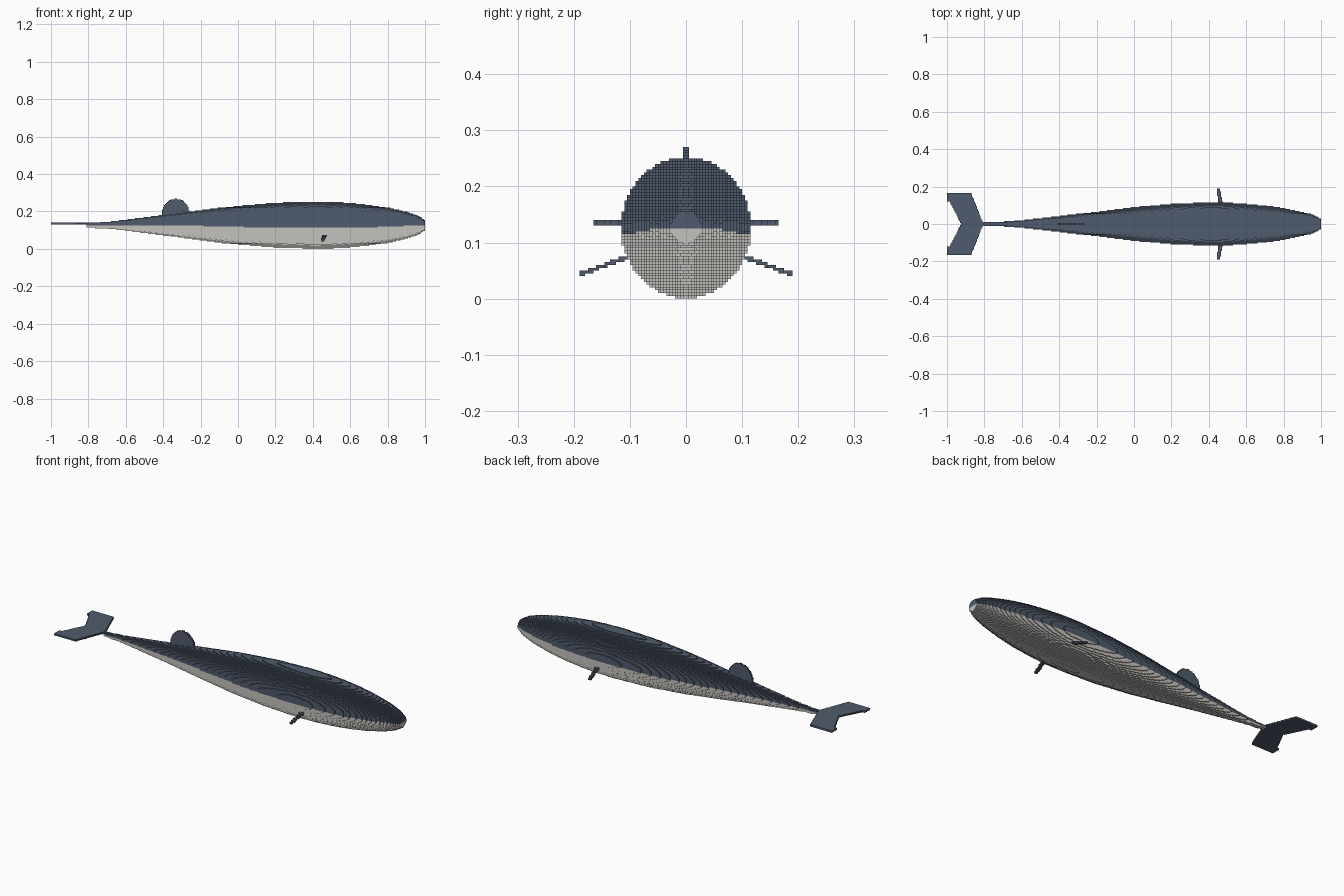
import bpy
import math

cube = bpy.data.objects.get("Cube")
if cube:
    bpy.data.objects.remove(cube, do_unlink=True)

H = 0.005  # edge length of one block


def material(name, rgb):
    m = bpy.data.materials.new(name)
    m.use_nodes = True
    m.diffuse_color = (*rgb, 1)
    bsdf = next(n for n in m.node_tree.nodes if n.type == 'BSDF_PRINCIPLED')
    bsdf.inputs["Base Color"].default_value = (*rgb, 1)
    bsdf.inputs["Roughness"].default_value = 0.8
    return m


SLATE = material("slate blue", (0.08, 0.105, 0.15))
BELLY = material("pale grey", (0.55, 0.54, 0.51))


def build_blocks(name, bounds, inside, materials, colour=lambda x, y, z: 0):
    """Fill a region with blocks and keep only its outer skin, joining faces into strips."""
    spans = [range(round(lo / H), round(hi / H)) for lo, hi in bounds]
    cells = {}
    for i in spans[0]:
        x = (i + 0.5) * H
        for j in spans[1]:
            y = (j + 0.5) * H
            for k in spans[2]:
                z = (k + 0.5) * H
                if inside(x, y, z):
                    cells[i, j, k] = colour(x, y, z)

    verts, faces, slots, index = [], [], [], {}

    def vert(p):
        if p not in index:
            index[p] = len(verts)
            verts.append([c * H for c in p])
        return index[p]

    for axis in range(3):
        b, c = (axis + 1) % 3, (axis + 2) % 3
        run = 1 if axis == 0 else 0  # direction in which strips are joined
        for sign in (-1, 1):
            skin = {}
            for p, slot in cells.items():
                q = list(p)
                q[axis] += sign
                if tuple(q) not in cells:
                    skin[p] = slot
            for p, slot in skin.items():
                q = list(p)
                q[run] -= 1
                if skin.get(tuple(q)) == slot:
                    continue  # already part of a strip
                q = list(p)
                while skin.get(tuple(q)) == slot:
                    q[run] += 1
                size = [1, 1, 1]
                size[run] = q[run] - p[run]
                quad = []
                for db, dc in ((0, 0), (1, 0), (1, 1), (0, 1)):
                    v = list(p)
                    v[axis] += sign > 0
                    v[b] += db * size[b]
                    v[c] += dc * size[c]
                    quad.append(vert(tuple(v)))
                faces.append(quad if sign > 0 else quad[::-1])
                slots.append(slot)

    mesh = bpy.data.meshes.new(name)
    mesh.from_pydata(verts, [], faces)
    for m in materials:
        mesh.materials.append(m)
    mesh.polygons.foreach_set("material_index", slots)
    mesh.update()
    obj = bpy.data.objects.new(name, mesh)
    bpy.context.collection.objects.link(obj)
    return obj


# Body: elliptical sections along x, given as (x, half width, half height)
PROFILE = [(-0.81, 0.009, 0.011), (-0.7, 0.012, 0.019), (-0.6, 0.021, 0.030),
           (-0.4, 0.042, 0.054), (-0.2, 0.066, 0.080), (0.0, 0.090, 0.104),
           (0.2, 0.108, 0.120), (0.4, 0.116, 0.1255), (0.5, 0.1145, 0.1245),
           (0.6, 0.108, 0.119), (0.7, 0.099, 0.109), (0.8, 0.085, 0.094),
           (0.9, 0.065, 0.072), (0.96, 0.048, 0.052), (1.0, 0.028, 0.028)]
MID_Z = 0.1265
sections = {}


def section(x):
    if x not in sections:
        for (x0, w0, h0), (x1, w1, h1) in zip(PROFILE, PROFILE[1:]):
            if x0 <= x <= x1:
                t = (x - x0) / (x1 - x0)
                sections[x] = (w0 + t * (w1 - w0), h0 + t * (h1 - h0))
                break
    return sections[x]


def in_body(x, y, z):
    w, h = section(x)
    return (y / w) ** 2 + ((z - MID_Z) / h) ** 2 <= 1


def belly_rule(x, y, z):
    # The dark back reaches lower on the widest part of the flanks
    return 1 if z < 0.127 - 0.015 * (y / 0.115) ** 2 else 0


build_blocks("body", ((-0.81, 1), (-0.12, 0.12), (0, 0.26)),
             in_body, [SLATE, BELLY], belly_rule)


# Rounded fin on the back
def in_dorsal(x, y, z):
    return ((x + 0.333) / 0.071) ** 2 + ((z - 0.195) / 0.073) ** 2 <= 1


build_blocks("dorsal_fin", ((-0.42, -0.25), (-0.005, 0.005), (0.16, 0.27)),
             in_dorsal, [SLATE])


# Swept tail fluke with a notch at the rear
def in_fluke(x, y, z):
    a = abs(y)
    front = -0.805 - 0.065 * a / 0.165
    rear = -0.925 - 0.06 * a / 0.12 if a < 0.12 else -1
    return rear < x < front


build_blocks("tail_fluke", ((-1, -0.8), (-0.165, 0.165), (0.13, 0.14)),
             in_fluke, [SLATE])


# Slim drooping side flippers
def in_flipper(x, y, z):
    out = abs(y) - 0.11
    half_chord = 0.0125 - 0.07 * max(out, 0)
    return (abs(x - (0.462 - 0.12 * out)) < half_chord
            and abs(z - (0.072 - 0.36 * out)) < 0.004)


for side, span in (("left", (0.09, 0.19)), ("right", (-0.19, -0.09))):
    # The model faces +x along its length; names follow the side in y
    build_blocks("flipper_back" if side == "left" else "flipper_front",
                 ((0.43, 0.49), span, (0.03, 0.09)), in_flipper, [SLATE])
